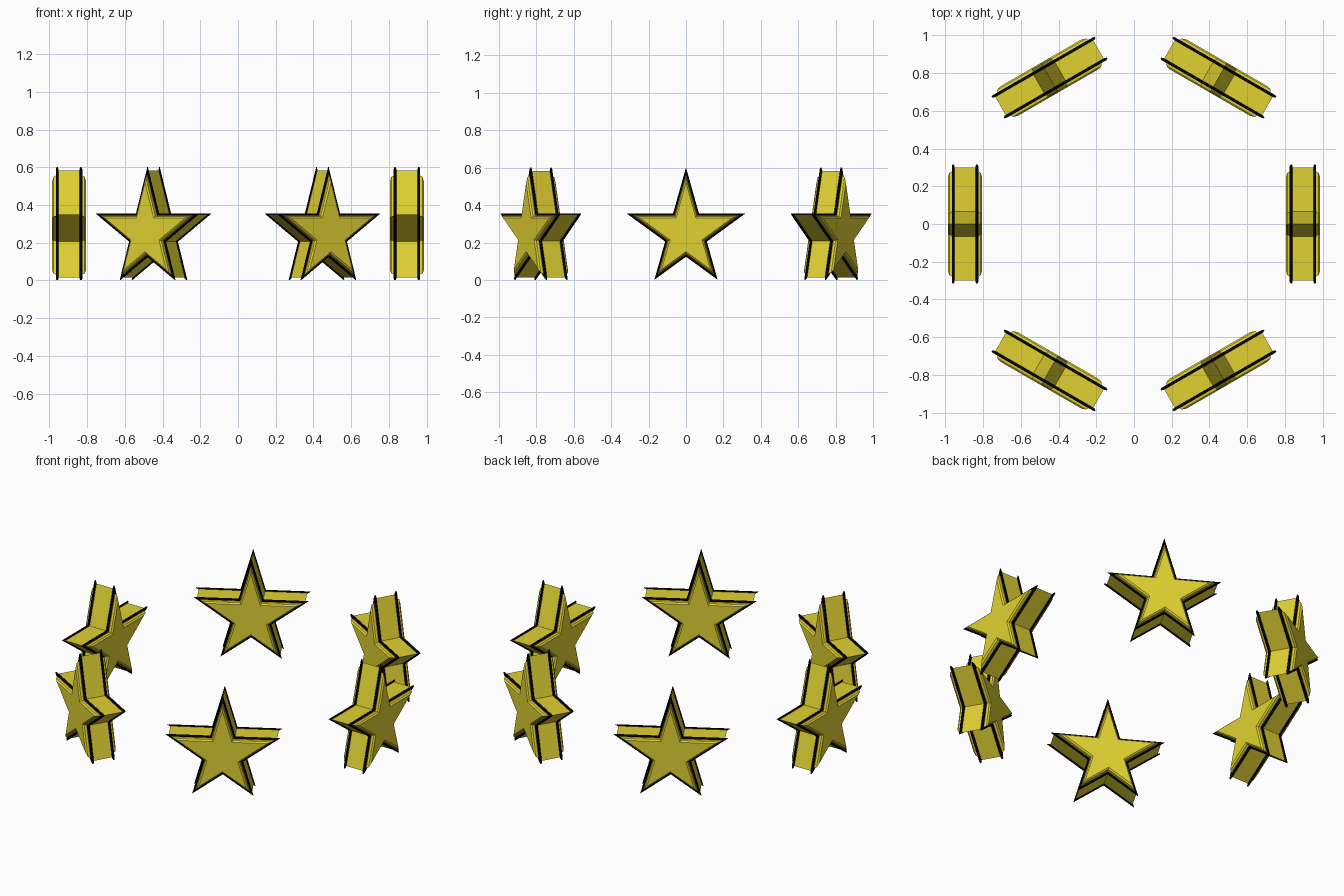
import bpy, bmesh, math
from mathutils import Vector, Matrix

if "Cube" in bpy.data.objects:
    bpy.data.objects.remove(bpy.data.objects["Cube"])


def material(name, rgb):
    m = bpy.data.materials.new(name)
    m.diffuse_color = (*rgb, 1)
    m.use_nodes = True
    m.node_tree.nodes["Principled BSDF"].inputs["Base Color"].default_value = m.diffuse_color
    return m


YELLOW = material("star yellow", (0.75, 0.64, 0.032))
BLACK = material("outline black", (0.002, 0.002, 0.002))

RING_RADIUS = 0.896   # distance of each star from the centre
TRIM_DEPTH = 0.063    # depth of the black outlines either side of the star middle


def crossing(a, b, c, d):
    """Point where line ab meets line cd."""
    r, s = b - a, d - c
    return a + r * ((c - a).cross(s) / r.cross(s))


# Star outline in (sideways, height): five tips, inner corners where the tip-to-tip lines cross
tips = [Vector(p) for p in ((0, .582), (-.300, .349), (-.160, .014), (.160, .014), (.300, .349))]
outline = []
for i in range(5):
    t = [tips[(i + k) % 5] for k in (-1, 0, 1, 2)]
    outline += [t[1], crossing(t[1], t[3], t[0], t[2])]


def offset(dist):
    """Mitred offset of the counter-clockwise outline; positive grows it."""
    result = []
    for i, p in enumerate(outline):
        d1 = (p - outline[i - 1]).normalized()
        d2 = (outline[(i + 1) % 10] - p).normalized()
        n1, n2 = Vector((d1.y, -d1.x)), Vector((d2.y, -d2.x))
        result.append(p + (n1 + n2) * (dist / (1 + n1.dot(n2))))
    return result


def loft(name, sections, mat, closed):
    """Join (offset, depth) outlines; closed sections make a tube, open ones get caps."""
    bm = bmesh.new()
    loops = [[bm.verts.new((depth, p.x, p.y)) for p in offset(dist)] for dist, depth in sections]
    pairs = list(zip(loops, loops[1:]))
    if closed:
        pairs.append((loops[-1], loops[0]))
    else:
        bm.faces.new(loops[0])
        bm.faces.new(loops[-1])
    for a, b in pairs:
        for i in range(10):
            j = (i + 1) % 10
            bm.faces.new((a[i], a[j], b[j], b[i]))
    bmesh.ops.recalc_face_normals(bm, faces=bm.faces[:])
    me = bpy.data.meshes.new(name)
    bm.to_mesh(me)
    bm.free()
    me.materials.append(mat)
    return me


# Yellow body with softened front and back rims
half = [(0, .063), (-.007, .070), (-.009, .083), (-.017, .091)]
body = loft("star_body", [(o, -d) for o, d in reversed(half)] + half, YELLOW, False)

# Black eight-sided piping along both rims
trims = []
for side in (-1, 1):
    ring = [(.0057 * math.cos(a) if math.cos(a) > 0 else .008 * math.cos(a),
             side * TRIM_DEPTH + .008 * math.sin(a))
            for a in (math.pi / 8 + k * math.pi / 4 for k in range(8))]
    trims.append(loft("star_outline", ring, BLACK, True))

# Six stars in a circle, each facing outward
for k in range(6):
    place = Matrix.Rotation(k * math.pi / 3, 4, 'Z') @ Matrix.Translation((RING_RADIUS, 0, 0))
    for name, me in (("star_body", body), ("inner_outline", trims[0]), ("outer_outline", trims[1])):
        ob = bpy.data.objects.new(f"{name}_{k + 1}", me)
        ob.matrix_world = place
        bpy.context.collection.objects.link(ob)
